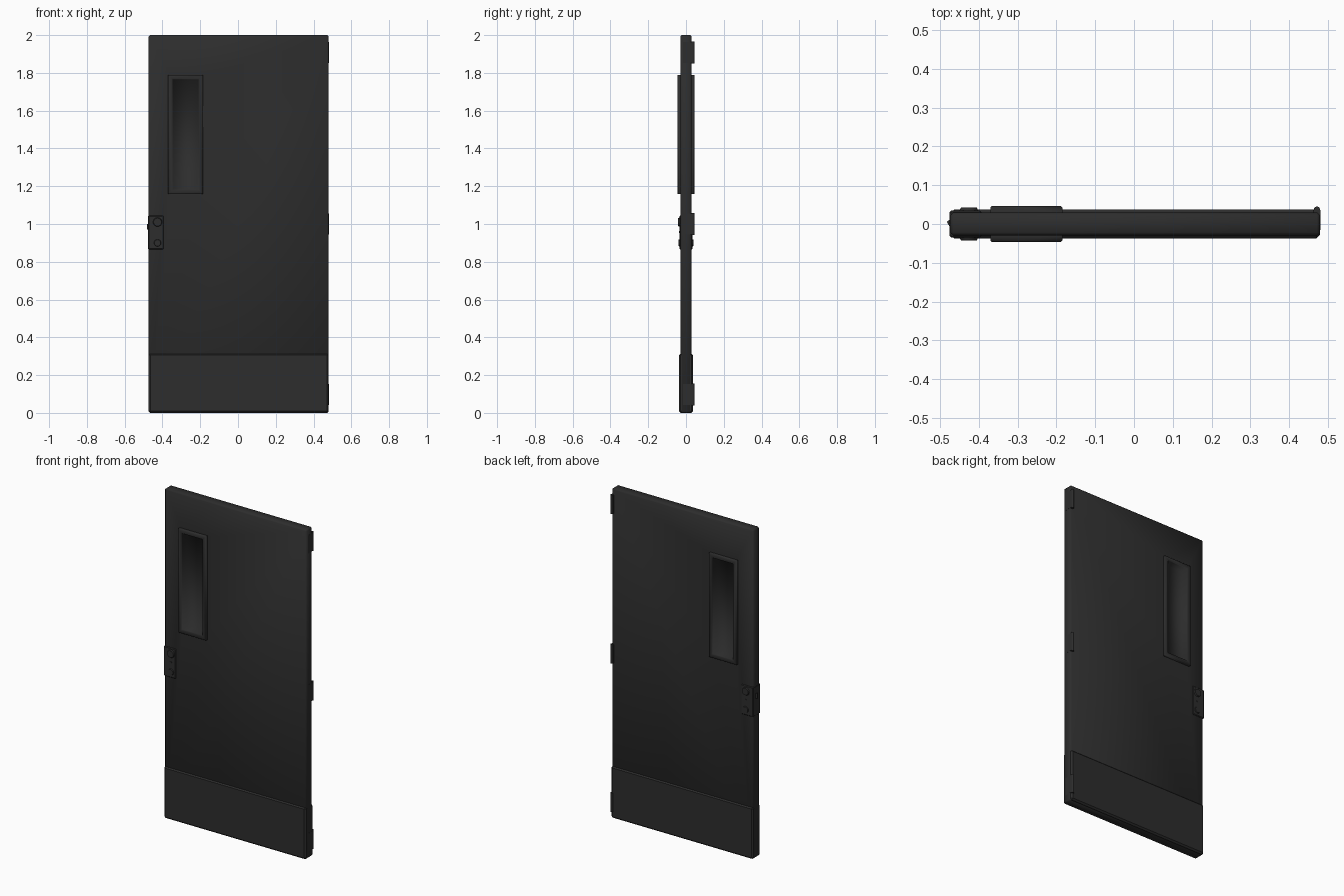
import bpy, bmesh, math
from mathutils import Matrix

if "Cube" in bpy.data.objects:
    bpy.data.objects.remove(bpy.data.objects["Cube"])

mat = bpy.data.materials.new("charcoal")
mat.diffuse_color = (0.026, 0.026, 0.026, 1)
mat.use_nodes = True
mat.node_tree.nodes["Principled BSDF"].inputs["Base Color"].default_value = mat.diffuse_color


def finish(name, bm, bevel=0.0, segments=1, angle=30):
    bmesh.ops.recalc_face_normals(bm, faces=bm.faces[:])
    if bevel:
        bmesh.ops.bevel(bm, geom=bm.edges[:], offset=bevel, segments=segments,
                        affect='EDGES', profile=0.5)
    me = bpy.data.meshes.new(name)
    bm.to_mesh(me)
    bm.free()
    ob = bpy.data.objects.new(name, me)
    bpy.context.collection.objects.link(ob)
    me.materials.append(mat)
    smooth(ob, angle)
    return ob


def smooth(ob, angle):
    bpy.ops.object.select_all(action='DESELECT')
    ob.select_set(True)
    bpy.context.view_layer.objects.active = ob
    bpy.ops.object.shade_smooth_by_angle(angle=math.radians(angle))


def box(name, x0, x1, y0, y1, z0, z1, bevel=0.0, segments=1, angle=30):
    bm = bmesh.new()
    m = Matrix.Translation(((x0 + x1) / 2, (y0 + y1) / 2, (z0 + z1) / 2)) \
        @ Matrix.Diagonal((x1 - x0, y1 - y0, z1 - z0, 1))
    bmesh.ops.create_cube(bm, size=1, matrix=m)
    return finish(name, bm, bevel, segments, angle)


def rod(name, loc, r, length, axis='Z', r2=None, sides=24):
    bm = bmesh.new()
    rot = Matrix.Rotation(math.radians(90), 4, 'X') if axis == 'Y' else Matrix()
    bmesh.ops.create_cone(bm, cap_ends=True, segments=sides, radius1=r,
                          radius2=r if r2 is None else r2, depth=length,
                          matrix=Matrix.Translation(loc) @ rot)
    return finish(name, bm)


# Door leaf with chamfered edges and a window opening
door = box("door_leaf", -0.474, 0.48, -0.03, 0.03, 0, 2, 0.008, 1, 60)
cutter = box("window_cutter", -0.352, -0.203, -0.2, 0.2, 1.172, 1.778)
mod = door.modifiers.new("opening", 'BOOLEAN')
mod.object = cutter
mod.operation = 'DIFFERENCE'
mod.solver = 'EXACT'
bpy.context.view_layer.objects.active = door
bpy.ops.object.modifier_apply(modifier="opening")
bpy.data.objects.remove(cutter, do_unlink=True)
smooth(door, 60)

# Kick plate around the bottom of the door
box("kick_plate", -0.4735, 0.4795, -0.037, 0.037, 0, 0.315, 0.009)


# Window frame and recessed pane on both faces: (inset, height off centre)
def window(side):
    rings = [(0.0, 0.028), (0.0, 0.043), (0.003, 0.046), (0.021, 0.046),
             (0.025, 0.042), (0.034, 0.010)]
    bm = bmesh.new()
    prev = None
    for i, y in rings:
        x0, x1, z0, z1 = -0.37 + i, -0.185 - i, 1.158 + i, 1.79 - i
        cur = [bm.verts.new((x, side * y, z))
               for x, z in ((x0, z0), (x1, z0), (x1, z1), (x0, z1))]
        if prev:
            for k in range(4):
                bm.faces.new((prev[k], prev[(k + 1) % 4], cur[(k + 1) % 4], cur[k]))
        prev = cur
    bm.faces.new(prev)
    bmesh.ops.recalc_face_normals(bm, faces=bm.faces[:])
    # Pane must look outwards
    bm.faces.ensure_lookup_table()
    bm.normal_update()
    if bm.faces[-1].normal.y * side < 0:
        bmesh.ops.reverse_faces(bm, faces=bm.faces[:])
    me = bpy.data.meshes.new("window")
    bm.to_mesh(me)
    bm.free()
    ob = bpy.data.objects.new("window_front" if side < 0 else "window_back", me)
    bpy.context.collection.objects.link(ob)
    me.materials.append(mat)
    smooth(ob, 80)


for s in (-1, 1):
    window(s)

# Lock case wrapping the door edge, with a bolt
box("lock_case", -0.4755, -0.394, -0.035, 0.035, 0.865, 1.045, 0.004)
bm = bmesh.new()
pts = [(-0.474, -0.010), (-0.474, 0.012), (-0.483, 0.006)]
low = [bm.verts.new((x, y, 0.97)) for x, y in pts]
high = [bm.verts.new((x, y, 1.0)) for x, y in pts]
bm.faces.new(low)
bm.faces.new(high)
for k in range(3):
    bm.faces.new((low[k], low[(k + 1) % 3], high[(k + 1) % 3], high[k]))
finish("latch_bolt", bm)

# Round lock cylinder, knob and centre stud on both faces
for s, side in ((-1, "front"), (1, "back")):
    for part, z, r, top in (("lock_cylinder", 1.01, 0.026, 0.042),
                            ("knob", 0.90, 0.021, 0.040),
                            ("stud", 0.957, 0.007, 0.037)):
        length = top - 0.03
        a, b = (r, r * 0.8) if s < 0 else (r * 0.8, r)
        rod(f"{part}_{side}", (-0.426, s * (0.03 + length / 2), z), a, length, 'Y', b)

# Three hinges on the back right edge
for n, z in enumerate((1.908, 1.0, 0.098)):
    rod(f"hinge_pin_{n}", (0.472, 0.037, z), 0.008, 0.116, sides=16)
    box(f"hinge_leaf_{n}", 0.462, 0.4805, -0.015, 0.036, z - 0.055, z + 0.055)
